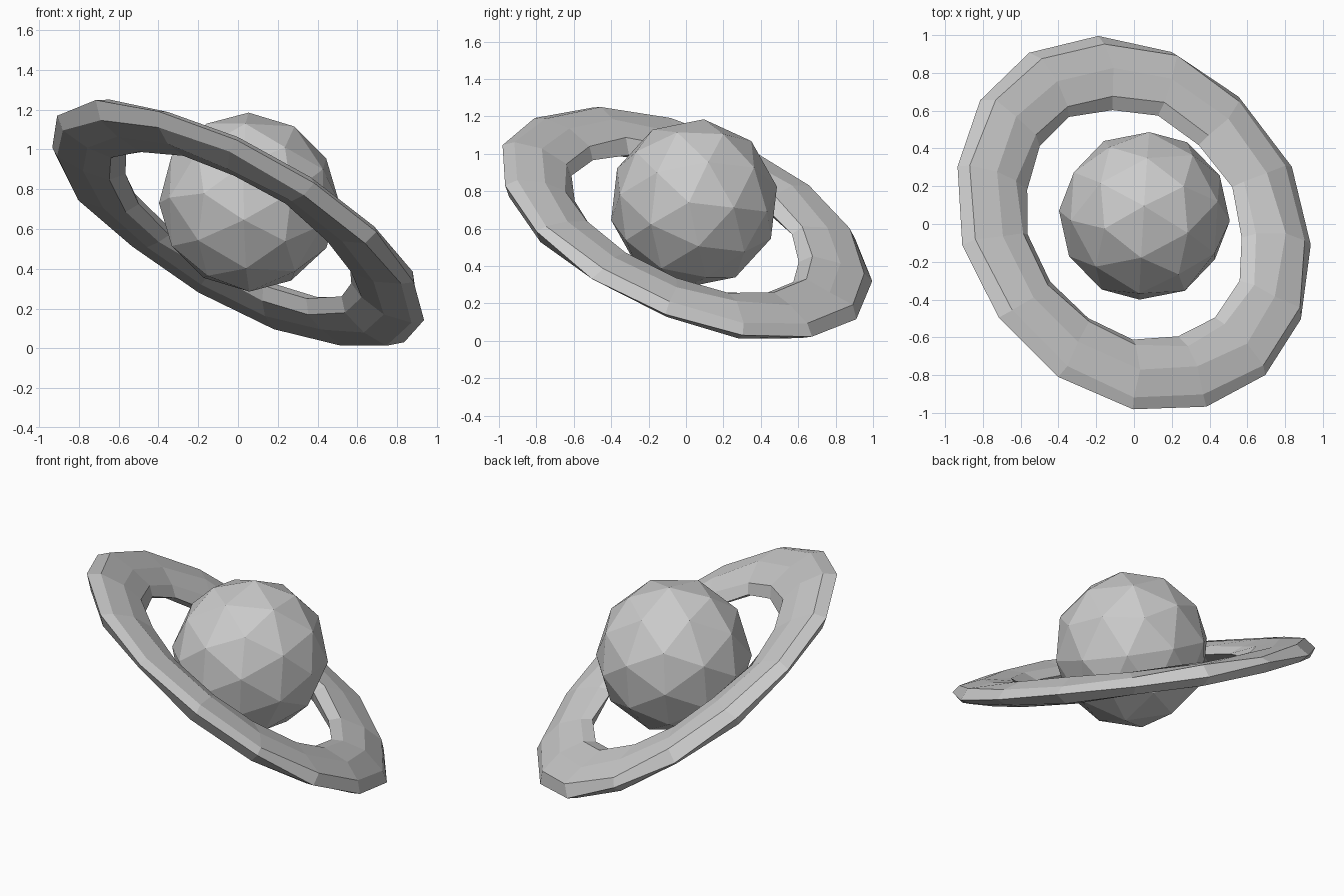
import bpy, math, random
from mathutils import Vector, Matrix

if "Cube" in bpy.data.objects:
    bpy.data.objects.remove(bpy.data.objects["Cube"])

random.seed(4)

# shared tilted frame: the ring normal is also the planet's pole
n = Vector((0.46, 0.345, 0.818)).normalized()
p = Vector((0.997, -0.065, 0.0))
x_axis = (p - n * p.dot(n)).normalized()
y_axis = n.cross(x_axis)
tilt = Matrix((x_axis, y_axis, n)).transposed().to_4x4()

RING_CENTRE = Vector((0, 0, 0.625))
PLANET_CENTRE = Vector((0.055, 0.043, 0.735))

# planet: faceted icosphere
bpy.ops.mesh.primitive_ico_sphere_add(subdivisions=2, radius=0.453)
planet = bpy.context.object
planet.name = "planet"
planet.matrix_world = Matrix.Translation(PLANET_CENTRE) @ tilt

# ring: coarse torus squashed flat, with slightly uneven facets
bpy.ops.mesh.primitive_torus_add(major_radius=0.86, minor_radius=0.205,
                                 major_segments=15, minor_segments=8)
ring = bpy.context.object
ring.name = "ring"
for v in ring.data.vertices:
    v.co.z *= 0.34
    v.co += Vector([random.uniform(-0.012, 0.012) for _ in range(3)])
spin = Matrix.Rotation(math.radians(9), 4, 'Z')
ring.matrix_world = Matrix.Translation(RING_CENTRE) @ tilt @ spin

for ob in (planet, ring):
    for f in ob.data.polygons:
        f.use_smooth = False
